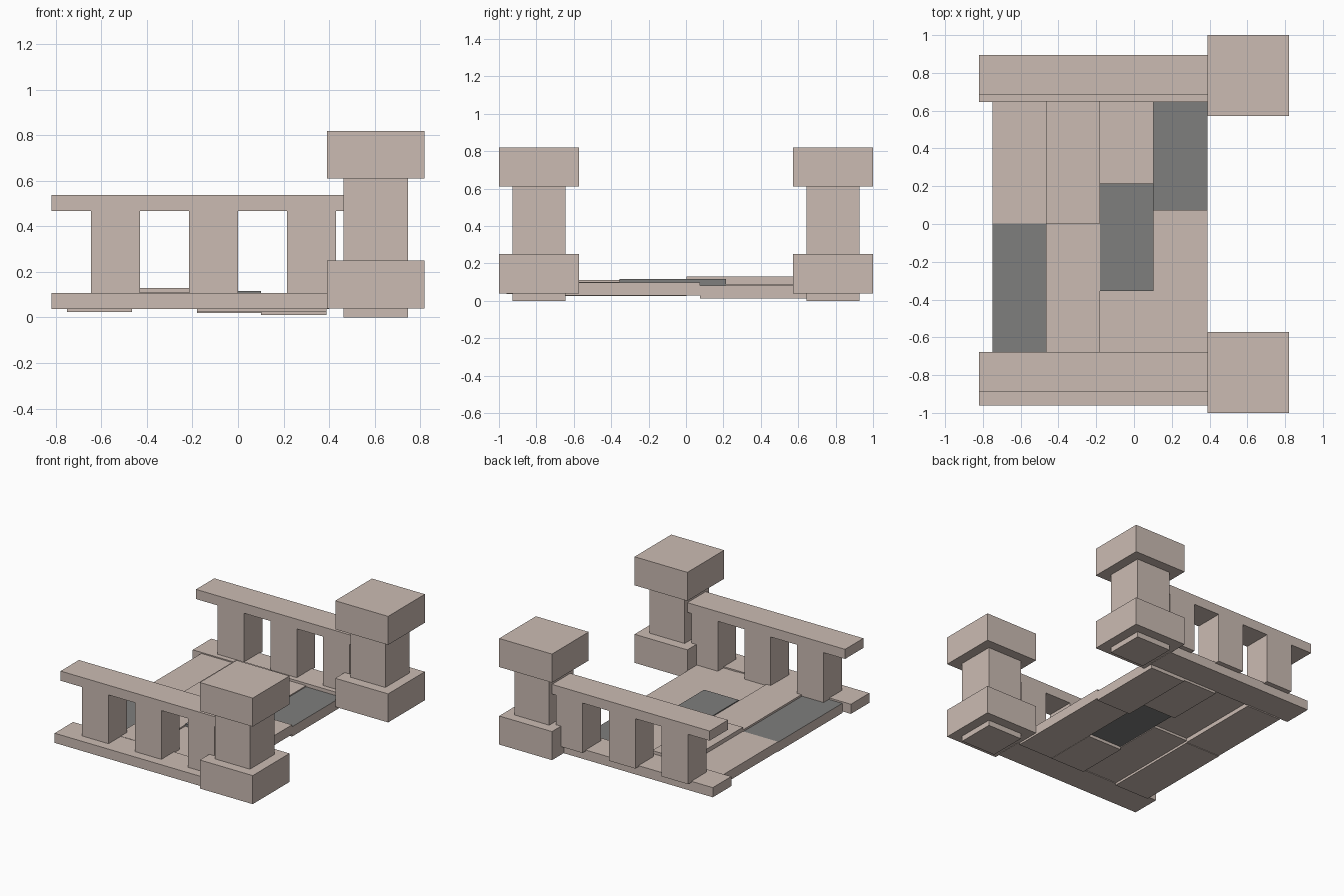
import bpy

if "Cube" in bpy.data.objects:
    bpy.data.objects.remove(bpy.data.objects["Cube"])

def mat(name, rgb):
    m = bpy.data.materials.new(name)
    m.diffuse_color = (*rgb, 1)
    m.use_nodes = True
    m.node_tree.nodes["Principled BSDF"].inputs["Base Color"].default_value = m.diffuse_color
    return m

STONE = mat("warm stone", (0.60, 0.50, 0.45))
GREY = mat("dark grey", (0.21, 0.21, 0.205))

def box(name, x, y, z, top=None, body=STONE):
    """Box from axis ranges; 'top' recolours only the upward face."""
    bpy.ops.mesh.primitive_cube_add(size=1, location=[(a + b) / 2 for a, b in (x, y, z)])
    o = bpy.context.object
    o.name = name
    for v in o.data.vertices:
        for i, (a, b) in enumerate((x, y, z)):
            v.co[i] *= b - a
    o.data.materials.append(body)
    if top:
        o.data.materials.append(top)
        for p in o.data.polygons:
            if p.normal.z > 0.5:
                p.material_index = 1
    return o

# corner posts: plinth, shaft and cap
for side, y0 in (("front", -1.0), ("back", 0.573)):
    y1 = y0 + 0.427
    box(side + "_post_plinth", (0.39, 0.82), (y0, y1), (0.04, 0.25))
    box(side + "_post_shaft", (0.463, 0.747), (y0 + 0.072, y1 - 0.072), (0, 0.62))
    box(side + "_post_cap", (0.39, 0.82), (y0, y1), (0.61, 0.82))

# balustrades: bottom rail, three balusters, handrail
for side, bottom, upper in (("front", (-0.96, -0.745), (-0.89, -0.677)),
                            ("back", (0.645, 0.86), (0.683, 0.896))):
    box(side + "_bottom_rail", (-0.82, 0.40), bottom, (0.037, 0.108))
    box(side + "_handrail", (-0.82, 0.463), upper, (0.467, 0.538))
    for i in range(3):
        x = -0.645 + i * 0.43
        box(f"{side}_baluster_{i + 1}", (x, x + 0.215), upper, (0.10, 0.47))

# floor slabs in four columns, each slab at a slightly different height
C = (-0.75, -0.465, -0.18, 0.102, 0.388)
F, B = -0.75, 0.65
slabs = [  # column, y start, y end, z bottom, z top, top colour, body colour
    (0, F, 0.003, 0.025, 0.096, GREY, STONE),
    (0, 0.003, B, 0.029, 0.100, None, STONE),
    (1, F, 0.003, 0.042, 0.110, None, STONE),
    (1, 0.003, B, 0.060, 0.130, None, STONE),
    (2, F, -0.356, 0.025, 0.100, None, STONE),
    (2, -0.356, 0.215, 0.047, 0.117, None, GREY),
    (2, 0.215, B, 0.020, 0.091, None, STONE),
    (3, F, 0.074, 0.027, 0.098, None, STONE),
    (3, 0.074, B, 0.011, 0.083, GREY, STONE),
]
for i, (c, y0, y1, z0, z1, top, body) in enumerate(slabs):
    box(f"floor_slab_{i + 1}", (C[c], C[c + 1]), (y0, y1), (z0, z1), top, body)
